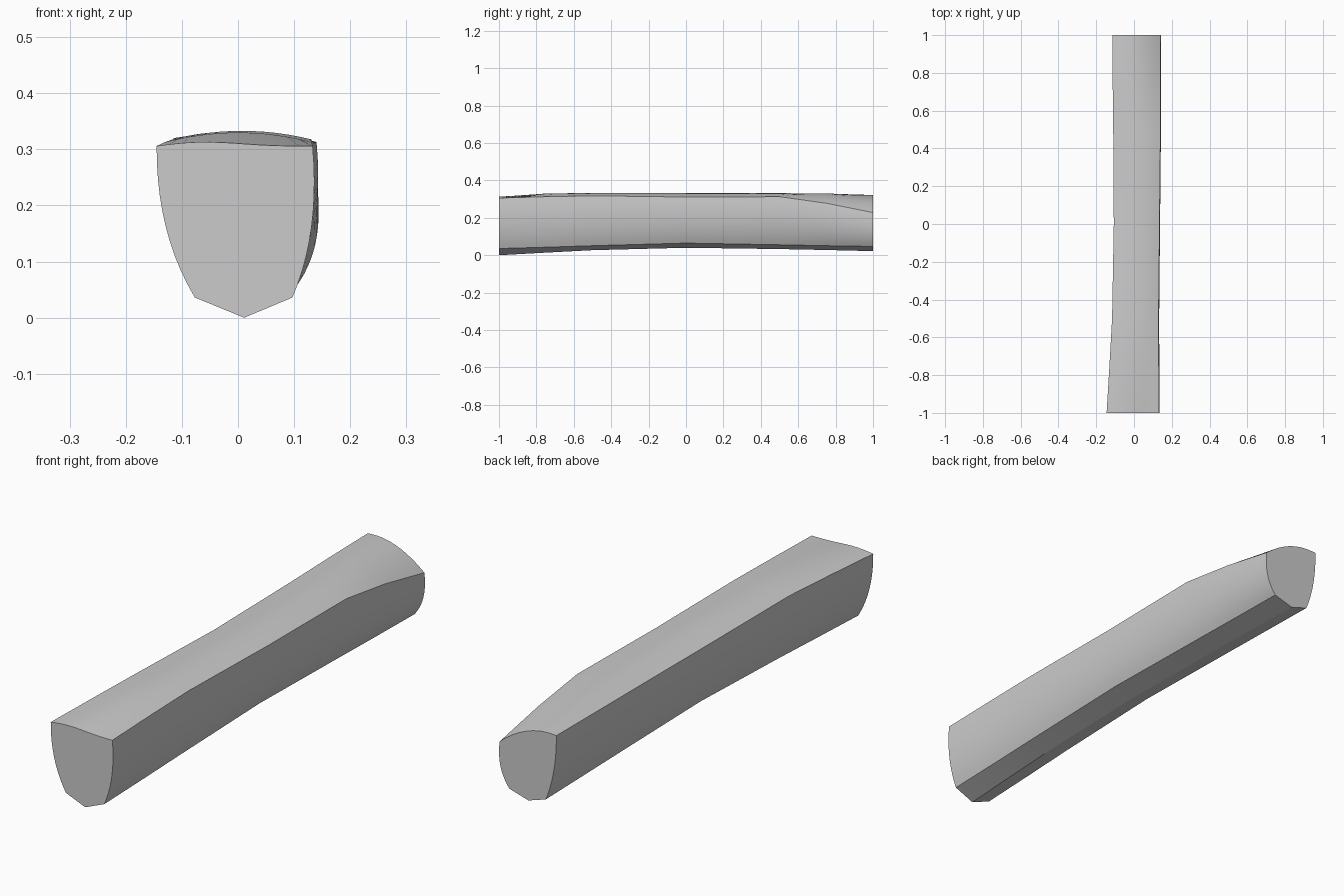
import bpy, bmesh, math

if "Cube" in bpy.data.objects:
    bpy.data.objects.remove(bpy.data.objects["Cube"])

# Stations along the beam:
# y, left x, left z, right x, right z, top bulge, top wave,
# lower-left corner x, corner z, keel z
stations = [
    (-1.00, -0.145, 0.306, 0.133, 0.306, 0.005, 0.003, -0.077, 0.036, 0.000),
    (-0.75, -0.130, 0.313, 0.131, 0.313, 0.017, 0.000, -0.073, 0.043, 0.014),
    (-0.50, -0.116, 0.318, 0.130, 0.318, 0.015, 0.000, -0.069, 0.051, 0.027),
    ( 0.00, -0.107, 0.311, 0.135, 0.311, 0.021, 0.000, -0.066, 0.065, 0.040),
    ( 0.50, -0.110, 0.315, 0.140, 0.313, 0.018, 0.000, -0.066, 0.056, 0.033),
    ( 0.75, -0.113, 0.318, 0.140, 0.278, 0.029, 0.000, -0.066, 0.051, 0.028),
    ( 1.00, -0.115, 0.320, 0.141, 0.228, 0.031, 0.000, -0.067, 0.047, 0.022),
]


def bow(a, c, b, n):
    """Quadratic curve from a to b pulled towards c."""
    return [tuple((1 - t) ** 2 * p + 2 * t * (1 - t) * q + t * t * r
                  for p, q, r in zip(a, c, b))
            for t in (i / n for i in range(n + 1))]


def section(y, lx, lz, rx, rz, bulge, wave, cx, cz, kz):
    n = 10
    left = bow((lx, lz), (lx - 0.001, (lz + cz) / 2 - 0.02), (cx, cz), n)
    right = bow((0.097, cz), (rx + 0.014, (rz + cz) / 2 - 0.02), (rx, rz), n)
    top = []
    for i in range(1, 12):
        t = 1 - i / 12
        z = lz + (rz - lz) * t + 4 * bulge * t * (1 - t) + wave * math.sin(2 * math.pi * t)
        top.append((lx + (rx - lx) * t, z))
    return [(x, y, z) for x, z in left + [(0.011, kz)] + right + top]


# Loft the closed sections into a capped beam
bm = bmesh.new()
rings = [[bm.verts.new(p) for p in section(*s)] for s in stations]
for a, b in zip(rings, rings[1:]):
    for i in range(len(a)):
        j = (i + 1) % len(a)
        bm.faces.new((a[i], a[j], b[j], b[i]))
bm.faces.new(rings[0])
bm.faces.new(rings[-1][::-1])
bmesh.ops.recalc_face_normals(bm, faces=bm.faces[:])

mesh = bpy.data.meshes.new("timber_beam")
bm.to_mesh(mesh)
bm.free()
beam = bpy.data.objects.new("timber_beam", mesh)
bpy.context.collection.objects.link(beam)

# Smooth sides with crisp long edges and ends
bpy.context.view_layer.objects.active = beam
beam.select_set(True)
bpy.ops.object.shade_smooth_by_angle(angle=math.radians(25))
